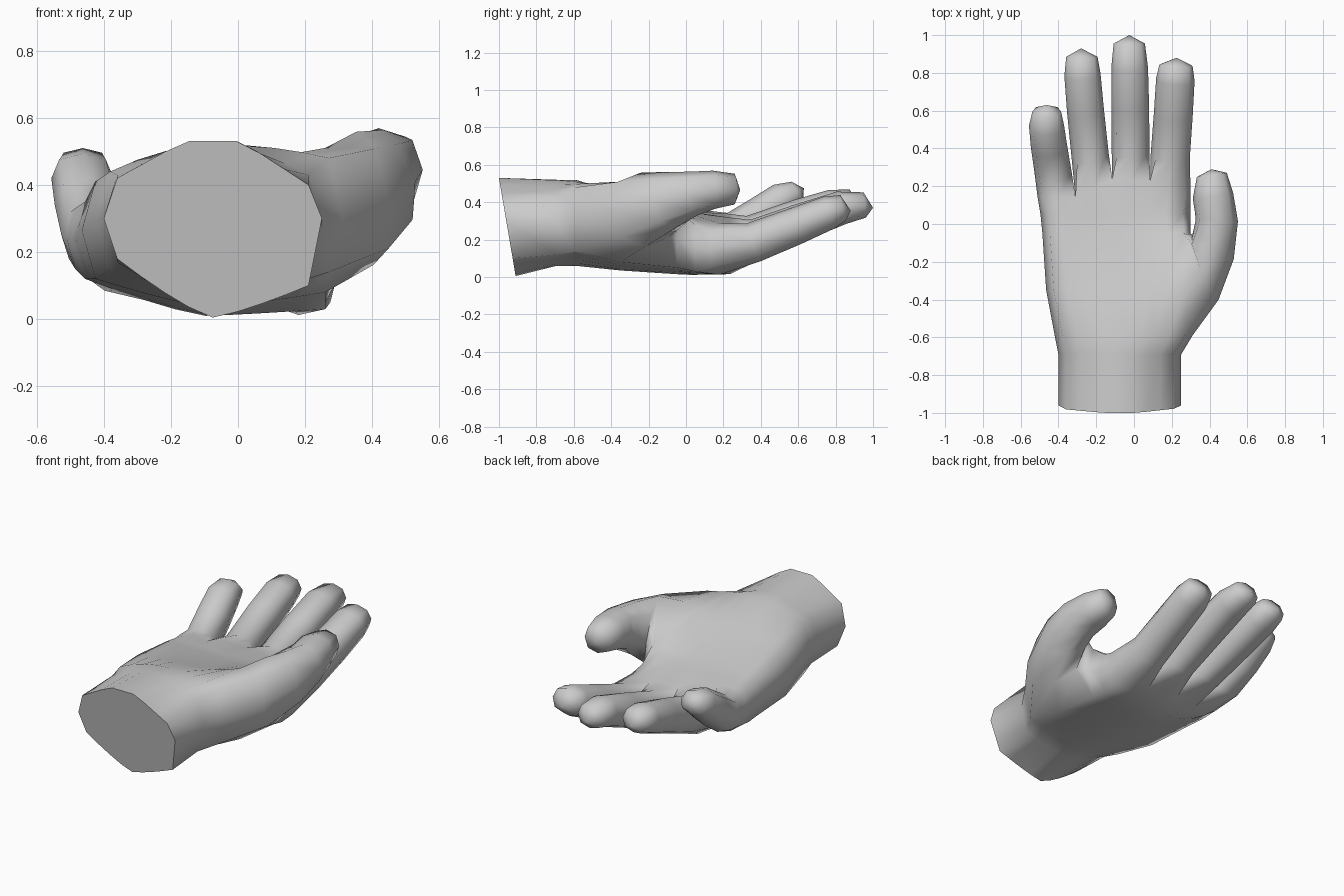
import bpy, bmesh
from math import sin, cos, radians
from mathutils import Vector

bm = bmesh.new()


def palm_ring(y, xl, xr, top, bot, tilt=0.0, flat=0.0, power=2):
    """20-point section: 9 along the top, side, 9 along the bottom, side."""
    def row(side, pw, fl):
        pts = []
        for k in range(9):
            s = k / 4 - 1
            end = side[0] if s < 0 else side[2]
            f = max(0, abs(s) - fl) / (1 - fl)
            pts.append((xl + 0.04 + (xr - xl - 0.08) * k / 8, side[1] + (end - side[1]) * f ** pw))
        return pts
    t, b = row(top, power, flat), row(bot, 1.25, 0)
    mid_l = (xl, (top[0] + bot[0]) / 2)
    mid_r = (xr, (top[2] + bot[2]) / 2 + (0.05 if tilt else 0))
    pts = t + [mid_r] + b[::-1] + [mid_l]
    return [bm.verts.new((x, y - tilt * z, z)) for x, z in pts]


def loft(base, start, rows, apex):
    """Continue an 8-point opening through oval rings to a pointed tip."""
    prev = base
    for x, y, z, hw, hh, yaw, pitch in rows:
        a, p = radians(yaw), radians(pitch)
        t = Vector((sin(a) * cos(p), cos(a) * cos(p), sin(p)))
        u = Vector((cos(a), -sin(a), 0))
        w = u.cross(t)
        ring = []
        for i in range(8):
            g = radians(start - 45 * i)
            k = 1.06 if abs(sin(2 * g)) > 0.5 else 1.0
            ring.append(bm.verts.new(Vector((x, y, z)) + u * hw * cos(g) * k + w * hh * sin(g) * k))
        for i in range(8):
            j = (i + 1) % 8
            bm.faces.new((prev[i], prev[j], ring[j], ring[i]))
        prev = ring
    tip = bm.verts.new(apex)
    for i in range(8):
        bm.faces.new((prev[i], prev[(i + 1) % 8], tip))


# Wrist and palm sections
rings = [
    palm_ring(-0.91, -0.40, 0.25, (0.42, 0.53, 0.40), (0.18, 0.005, 0.10), 0.17, 0.3, 1),
    palm_ring(-0.69, -0.40, 0.25, (0.43, 0.52, 0.43), (0.17, 0.06, 0.12), 0, 0.2, 1.3),
    palm_ring(-0.59, -0.42, 0.31, (0.44, 0.52, 0.48), (0.15, 0.06, 0.14)),
    palm_ring(-0.35, -0.465, 0.30, (0.41, 0.44, 0.51), (0.12, 0.035, 0.08)),
    palm_ring(-0.05, -0.485, 0.30, (0.37, 0.365, 0.36), (0.12, 0.015, 0.05)),
    palm_ring(0.05, -0.495, 0.30, (0.35, 0.345, 0.28), (0.12, 0.01, 0.03)),
]

# Knuckle section: finger boundaries with a bulge at the middle of each finger
bx = [-0.485, -0.31, -0.115, 0.085, 0.275]
by = [0.14, 0.14, 0.24, 0.23, 0.13]
tz = [0.33, 0.335, 0.31, 0.285, 0.25]
bz = [0.15, 0.09, 0.055, 0.045, 0.05]


def spread(v, bulge=0.0):
    return [v[k // 2] if k % 2 == 0 else (v[k // 2] + v[k // 2 + 1]) / 2 + bulge for k in range(9)]


xs, ys = spread(bx), spread(by)
T = [bm.verts.new(p) for p in zip(xs, ys, spread(tz, 0.02))]
B = [bm.verts.new(p) for p in zip(xs, ys, spread(bz, -0.035))]
M = [bm.verts.new((bx[i] + (-0.025, 0, 0, 0, 0.025)[i], by[i], (tz[i] + bz[i]) / 2)) for i in range(5)]
rings.append(T + [M[4]] + B[::-1] + [M[0]])

# Skin of wrist and palm, leaving an opening for the thumb
cap = bm.faces.new(rings[0])
for r in range(6):
    for j in range(20):
        if r in (2, 3) and j in (8, 9):
            continue
        n = (j + 1) % 20
        bm.faces.new((rings[r][j], rings[r][n], rings[r + 1][n], rings[r + 1][j]))

# Fingers, little to index: rows of x, y, z, half width, half height, yaw, pitch
fingers = [
    ([(-0.428, 0.27, 0.25, 0.098, 0.105, -4, 28), (-0.45, 0.41, 0.34, 0.096, 0.10, -4, 36),
      (-0.463, 0.52, 0.42, 0.093, 0.09, 0, 36), (-0.462, 0.595, 0.455, 0.076, 0.063, 0, 30)],
     (-0.462, 0.63, 0.475)),
    ([(-0.232, 0.36, 0.225, 0.099, 0.108, -8, 20), (-0.257, 0.60, 0.315, 0.098, 0.10, -7, 21),
      (-0.273, 0.79, 0.38, 0.096, 0.09, -4, 17), (-0.276, 0.885, 0.40, 0.083, 0.068, 0, 8)],
     (-0.28, 0.93, 0.385)),
    ([(-0.018, 0.38, 0.205, 0.10, 0.108, 0, 20), (-0.02, 0.62, 0.295, 0.10, 0.10, 0, 21),
      (-0.023, 0.83, 0.37, 0.097, 0.09, 0, 16), (-0.025, 0.955, 0.385, 0.083, 0.068, 0, 5)],
     (-0.025, 1.0, 0.37)),
    ([(0.192, 0.36, 0.185, 0.104, 0.108, 4, 20), (0.208, 0.58, 0.27, 0.103, 0.10, 4, 21),
      (0.219, 0.765, 0.345, 0.102, 0.09, 4, 20), (0.222, 0.84, 0.37, 0.088, 0.07, 2, 12)],
     (0.225, 0.88, 0.355)),
]
for i, (rows, apex) in enumerate(fingers):
    k = 2 * i
    loft([T[k], T[k + 1], T[k + 2], M[i + 1], B[k + 2], B[k + 1], B[k], M[i]], 135, rows, apex)

# Thumb, grown from the opening in the palm side
a, b, c = rings[2:5]
loft([a[8], a[9], a[10], b[10], c[10], c[9], c[8], b[8]], 45,
     [(0.378, -0.23, 0.36, 0.185, 0.20, 68, 8), (0.427, -0.085, 0.41, 0.143, 0.155, 45, 12),
      (0.437, 0.035, 0.445, 0.115, 0.12, 10, 10), (0.418, 0.15, 0.467, 0.108, 0.102, -8, 4),
      (0.412, 0.26, 0.47, 0.08, 0.082, -8, 0)],
     (0.41, 0.29, 0.465))

# Keep the wrist cut crisp, smooth everything else
for e in cap.edges:
    e.smooth = False
bmesh.ops.recalc_face_normals(bm, faces=bm.faces)
mesh = bpy.data.meshes.new("hand")
bm.to_mesh(mesh)
bm.free()
hand = bpy.data.objects.new("hand", mesh)
bpy.context.collection.objects.link(hand)
bpy.context.view_layer.objects.active = hand
hand.select_set(True)
bpy.ops.object.shade_smooth_by_angle(angle=radians(85))
